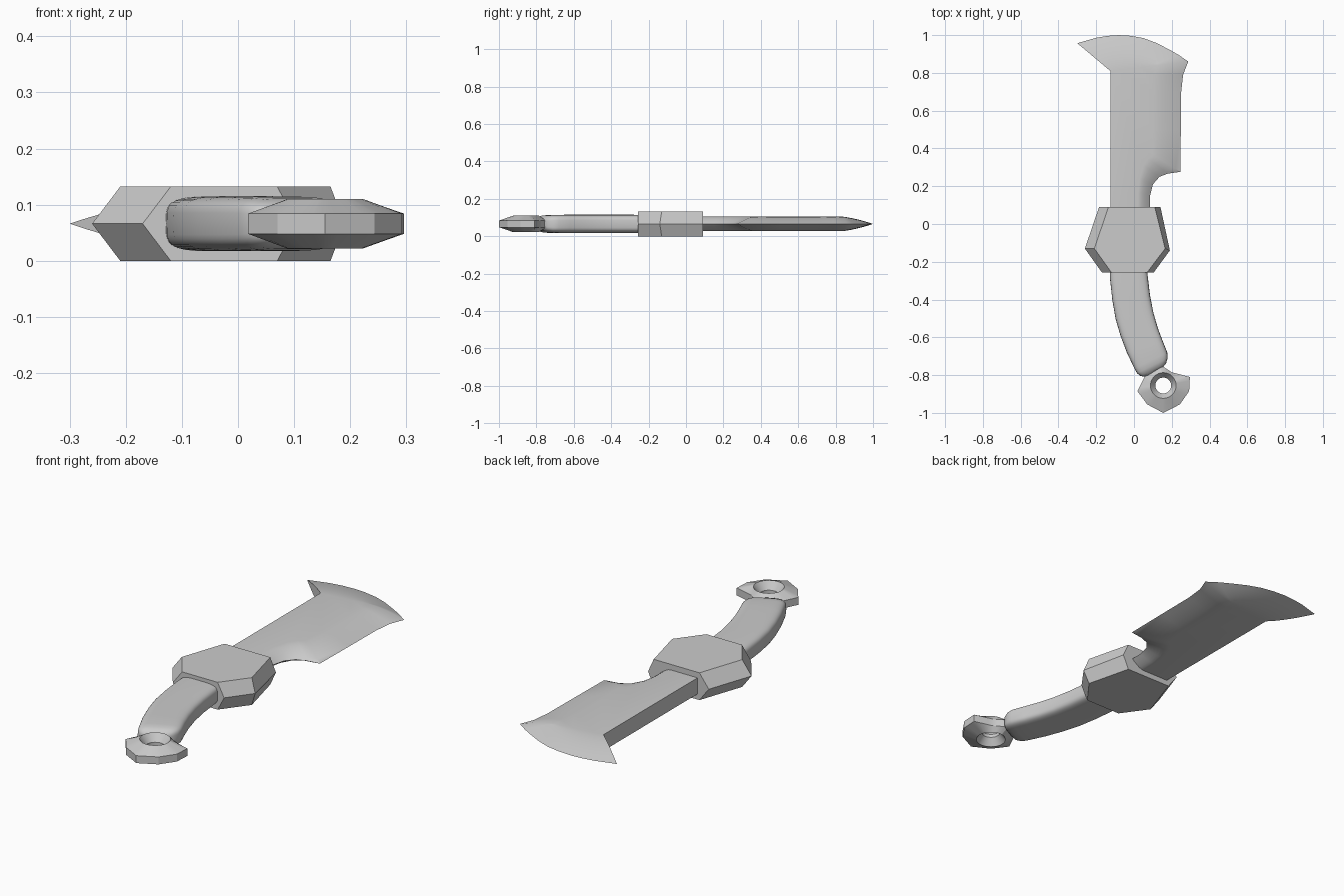
import bpy, bmesh, math
from mathutils import Vector

if "Cube" in bpy.data.objects:
    bpy.data.objects.remove(bpy.data.objects["Cube"])

ZC = 0.066  # mid-plane of the knife


def finish(name, verts, faces, angle=30):
    """Make a mesh object with clean outward normals and angle-based smoothing."""
    me = bpy.data.meshes.new(name)
    me.from_pydata(verts, [], faces)
    bm = bmesh.new()
    bm.from_mesh(me)
    bmesh.ops.remove_doubles(bm, verts=bm.verts, dist=1e-5)
    bmesh.ops.triangulate(bm, faces=[f for f in bm.faces if len(f.verts) > 8])
    bmesh.ops.recalc_face_normals(bm, faces=bm.faces)
    bm.to_mesh(me)
    bm.free()
    ob = bpy.data.objects.new(name, me)
    bpy.context.collection.objects.link(ob)
    bpy.ops.object.select_all(action='DESELECT')
    ob.select_set(True)
    bpy.context.view_layer.objects.active = ob
    if angle:
        bpy.ops.object.shade_smooth_by_angle(angle=math.radians(angle))
    return ob


def loft(name, rings, caps=True, closed=False, angle=30):
    """Skin a list of equal-length closed rings."""
    n, m = len(rings[0]), len(rings)
    faces = []
    for r in range(m if closed else m - 1):
        a, b = r * n, ((r + 1) % m) * n
        faces += [(a + i, a + (i + 1) % n, b + (i + 1) % n, b + i) for i in range(n)]
    if caps:
        faces += [tuple(range(n)), tuple(range((m - 1) * n, m * n))]
    return finish(name, [v for ring in rings for v in ring], faces, angle)


# Guard: six-sided block, widest at the mid-plane
mid = [(-.185, .09), (.14, .09), (.19, -.14), (.105, -.256), (-.17, -.256), (-.26, -.13)]
face = [(-.135, .09), (.11, .09), (.165, -.13), (.07, -.256), (-.12, -.256), (-.21, -.13)]
loft("guard", [[(x, y, z) for x, y in p] for p, z in ((face, 0), (mid, ZC), (face, 2 * ZC))], angle=0)

# Handle: soft rectangular section swept between a left and a right rail
rails = [((-.13, -.22), (.065, -.22), .048), ((-.127, -.29), (.072, -.27), .049),
         ((-.115, -.40), (.085, -.38), .049), ((-.098, -.50), (.103, -.47), .049),
         ((-.072, -.59), (.126, -.55), .049), ((-.038, -.68), (.152, -.62), .049),
         ((.002, -.765), (.176, -.68), .048), ((.016, -.79), (.178, -.71), .045),
         ((.035, -.805), (.17, -.738), .037), ((.06, -.808), (.152, -.76), .022)]
rings = []
for l, r, h in rails:
    l, r = Vector(l), Vector(r)
    ring = []
    for k in range(40):
        a = 2 * math.pi * k / 40
        c, s = math.cos(a), math.sin(a)
        u = math.copysign(abs(c) ** .5, c)
        w = math.copysign(abs(s) ** .5, s)
        p = (l + r) / 2 + (r - l) / 2 * u
        ring.append((p.x, p.y, ZC + h * w))
    rings.append(ring)
loft("handle", rings, angle=40)

# Pommel ring: faceted outline rising to a countersunk round hole
outline = [(.296, -.81), (.2, -.785), (.14, -.745), (.055, -.81), (.018, -.885),
           (.07, -.955), (.155, -1.0), (.243, -.955), (.292, -.885)]
centre = Vector((.155, -.855))
outer = [Vector(outline[i]).lerp(Vector(outline[(i + 1) % 9]), k / 4) for i in range(9) for k in range(4)]
dirs = [(p - centre).normalized() for p in outer]


def circle(r, z):
    return [(*(centre + d * r), z) for d in dirs]


loft("pommel_ring", [[(*p, ZC - .018) for p in outer], [(*p, ZC + .018) for p in outer],
                     circle(.068, ZC + .044), circle(.042, ZC + .008),
                     circle(.042, ZC - .008), circle(.068, ZC - .044)],
     caps=False, closed=True, angle=25)

# Blade: cutting edge paired with the border of the flat, convex bevel between
pairs = [((.085, .05), (.02, .05)), ((.085, .15), (.022, .17)), ((.1, .21), (.03, .24)),
         ((.135, .25), (.05, .31)), ((.18, .267), (.075, .347)), ((.245, .276), (.1, .37)),
         ((.248, .5), (.1, .5)), ((.25, .7), (.105, .7)), ((.26, .79), (.11, .79)),
         ((.287, .86), (.115, .84)), ((.235, .896), (.1, .839)), ((.18, .927), (.085, .837)),
         ((.115, .96), (.06, .833)), ((.05, .984), (.03, .828)), ((-.015, .996), (0, .824)),
         ((-.08, 1.0), (-.03, .82)), ((-.14, .996), (-.065, .816)), ((-.2, .986), (-.09, .813)),
         ((-.3, .957), (-.125, .81))]
ROWS, HALF = 7, .039
verts, faces = [], []
for side in (1, -1):
    base = len(verts)
    for edge, flat in pairs:
        for j in range(ROWS):
            t = j / (ROWS - 1)
            p = Vector(flat).lerp(Vector(edge), t)
            verts.append((p.x, p.y, ZC + side * HALF * (1 - t ** 1.55)))
    verts.append((-.125, .05, ZC + side * HALF))
    for i in range(len(pairs) - 1):
        for j in range(ROWS - 1):
            a = base + i * ROWS + j
            faces.append((a, a + 1, a + ROWS + 1, a + ROWS))
    faces.append(tuple(base + i * ROWS for i in range(len(pairs))) + (len(verts) - 1,))

# Blade side walls: root, spine and underside of the hook
half_n = len(verts) // 2
last = (len(pairs) - 1) * ROWS
rim = list(range(ROWS - 1, -1, -1)) + [half_n - 1] + list(range(last, last + ROWS))
for a, b in zip(rim, rim[1:]):
    tips = (ROWS - 1, last + ROWS - 1)
    quad = [a, b, b + half_n, a + half_n]
    if a in tips:
        quad = [a, b, b + half_n]
    elif b in tips:
        quad = [a, b, a + half_n]
    faces.append(tuple(quad))
finish("blade", verts, faces, 30)
